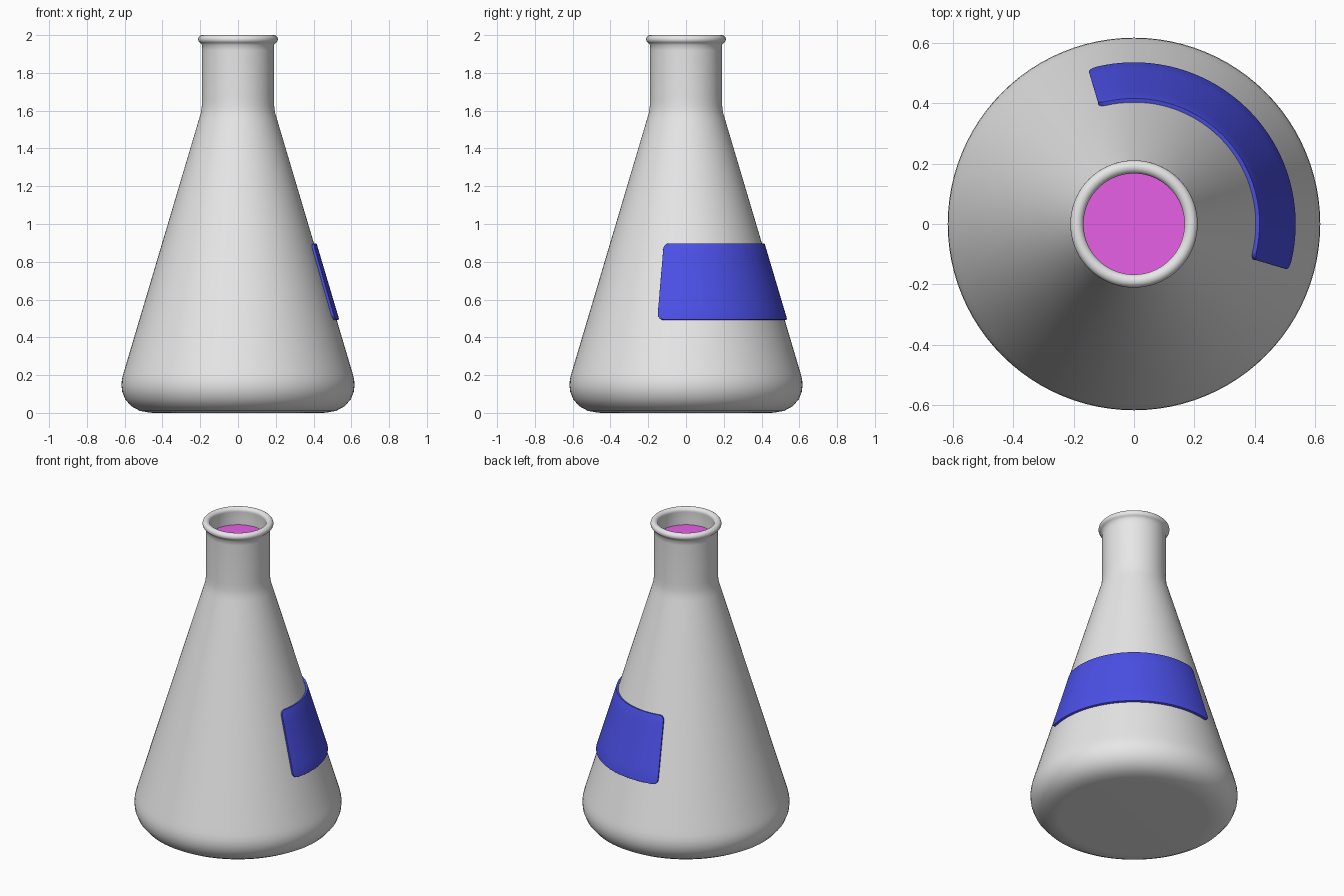
import bpy, bmesh, math

cube = bpy.data.objects.get("Cube")
if cube:
    bpy.data.objects.remove(cube, do_unlink=True)


def material(name, rgb):
    mat = bpy.data.materials.new(name)
    mat.use_nodes = True
    colour = (*rgb, 1.0)
    mat.diffuse_color = colour
    mat.node_tree.nodes["Principled BSDF"].inputs["Base Color"].default_value = colour
    return mat


def make_object(name, bm, mat, angle=40):
    bmesh.ops.recalc_face_normals(bm, faces=bm.faces)
    mesh = bpy.data.meshes.new(name)
    bm.to_mesh(mesh)
    bm.free()
    mesh.materials.append(mat)
    obj = bpy.data.objects.new(name, mesh)
    bpy.context.collection.objects.link(obj)
    bpy.ops.object.select_all(action='DESELECT')
    obj.select_set(True)
    bpy.context.view_layer.objects.active = obj
    bpy.ops.object.shade_smooth_by_angle(angle=math.radians(angle))
    return obj


def lathe(name, profile, mat, segments=96):
    """Turn an (r, z) profile around the z axis."""
    bm = bmesh.new()
    verts = [bm.verts.new((r, 0, z)) for r, z in profile]
    edges = [bm.edges.new(pair) for pair in zip(verts, verts[1:])]
    bmesh.ops.spin(bm, geom=verts + edges, cent=(0, 0, 0), axis=(0, 0, 1),
                   angle=math.tau, steps=segments)
    bmesh.ops.remove_doubles(bm, verts=bm.verts, dist=0.0005)
    return make_object(name, bm, mat)


def arc(cr, cz, rad, start, end, n):
    steps = [math.radians(start + (end - start) * i / n) for i in range(n + 1)]
    return [(cr + rad * math.cos(a), cz + rad * math.sin(a)) for a in steps]


def cone_radius(z):
    """Outer radius of the straight sloping wall."""
    return 0.608 + (0.196 - 0.608) * (z - 0.205) / (1.59 - 0.205)


glass = material("Glass grey", (0.8, 0.8, 0.8))
pink = material("Liquid pink", (0.8, 0.115, 0.8))
blue = material("Label blue", (0.07, 0.08, 0.8))

# Flask: rounded base, sloping wall, neck, rolled lip, then the inner wall
base = [(0, 0), (0.44, 0), (0.465, 0.001), (0.52, 0.011), (0.566, 0.036),
        (0.597, 0.072), (0.613, 0.112), (0.617, 0.145), (0.615, 0.175)]
slope = [(cone_radius(z), z) for z in (0.205, 0.24, 0.6, 1.0, 1.4, 1.56, 1.59)]
neck = [(0.192, 1.62), (0.19, 1.66), (0.19, 1.92), (0.191, 1.948)]
lip = arc(0.189, 1.978, 0.022, -60, 190, 14)
inside = [(0.169, 1.95), (0.168, 1.92), (0.166, 1.6), (0.58, 0.2),
          (0.56, 0.08), (0.48, 0.03), (0, 0.03)]
lathe("flask", base + slope + neck + lip + inside, glass)

# Liquid filling the flask up into the neck
lathe("liquid", [(0, 0.04), (0.47, 0.04), (0.55, 0.09), (0.57, 0.2),
                 (0.167, 1.59), (0.1675, 1.89), (0, 1.89)], pink)

# Label: curved patch with rounded corners, wrapped around the sloping wall
START, END = math.radians(-16.5), math.radians(106.5)
LOW, HIGH, CORNER = 0.495, 0.897, 0.03
mean_r = cone_radius((LOW + HIGH) / 2)
width = (END - START) * mean_r
ends = [CORNER * (1 - math.cos(math.radians(a))) for a in range(0, 91, 15)]
inner = [CORNER + (width - 2 * CORNER) * i / 48 for i in range(1, 48)]
across = ends + inner + [width - d for d in reversed(ends)]
ROWS = 6

bm = bmesh.new()
columns = []
for u in across:
    gap = max(0, CORNER - min(u, width - u))
    inset = CORNER - math.sqrt(CORNER ** 2 - gap ** 2)
    angle = START + u / mean_r
    column = []
    for row in range(ROWS + 1):
        z = LOW + inset + (HIGH - LOW - 2 * inset) * row / ROWS
        r = cone_radius(z) + 0.014
        column.append(bm.verts.new((r * math.cos(angle), r * math.sin(angle), z)))
    columns.append(column)
for a, b in zip(columns, columns[1:]):
    for i in range(ROWS):
        bm.faces.new((a[i], b[i], b[i + 1], a[i + 1]))
label = make_object("label", bm, blue, 60)
solid = label.modifiers.new("Thickness", 'SOLIDIFY')
solid.thickness = 0.024
solid.offset = -1
bevel = label.modifiers.new("Soft edge", 'BEVEL')
bevel.width = 0.008
bevel.segments = 3
bevel.limit_method = 'ANGLE'
bevel.angle_limit = math.radians(50)
